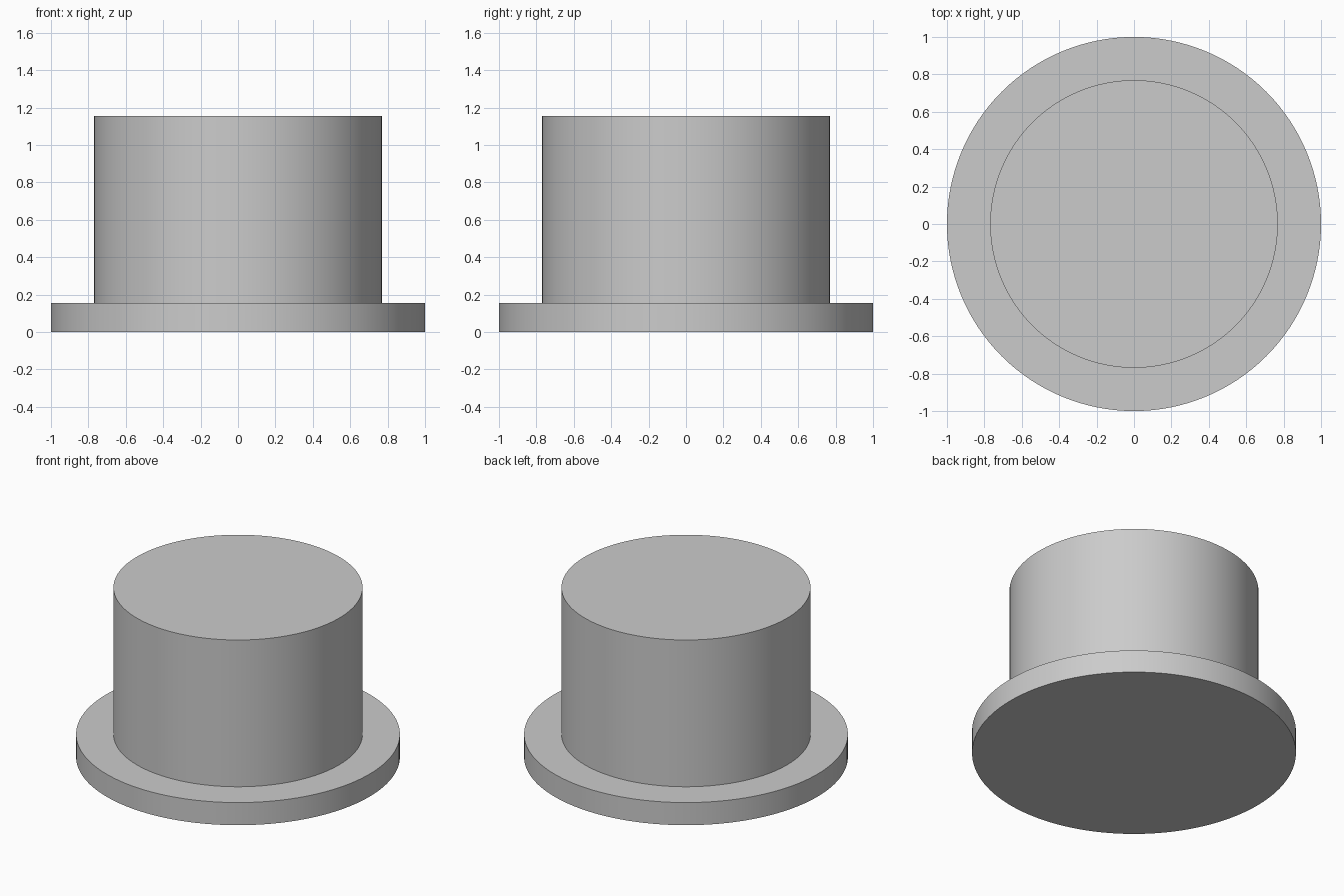
import bpy
import math

cube = bpy.data.objects.get("Cube")
if cube:
    bpy.data.objects.remove(cube, do_unlink=True)

SIDES = 128
FLANGE_TOP = 0.154
TOP = 1.154

grey = bpy.data.materials.new("plain_grey")
grey.use_nodes = True
colour = (0.6, 0.6, 0.6, 1)
grey.diffuse_color = colour
grey.node_tree.nodes["Principled BSDF"].inputs["Base Color"].default_value = colour


def disc(name, radius, bottom, top):
    """Upright cylinder with smooth sides and sharp rims."""
    bpy.ops.mesh.primitive_cylinder_add(
        vertices=SIDES, radius=radius, depth=top - bottom,
        location=(0, 0, (top + bottom) / 2))
    obj = bpy.context.object
    obj.name = name
    obj.data.materials.append(grey)
    bpy.ops.object.shade_smooth_by_angle(angle=math.radians(30))
    return obj


# Wide base flange
disc("base_flange", 1, 0, FLANGE_TOP)

# Plug body, seated slightly into the flange
disc("plug_body", 0.769, FLANGE_TOP - 0.02, TOP)
